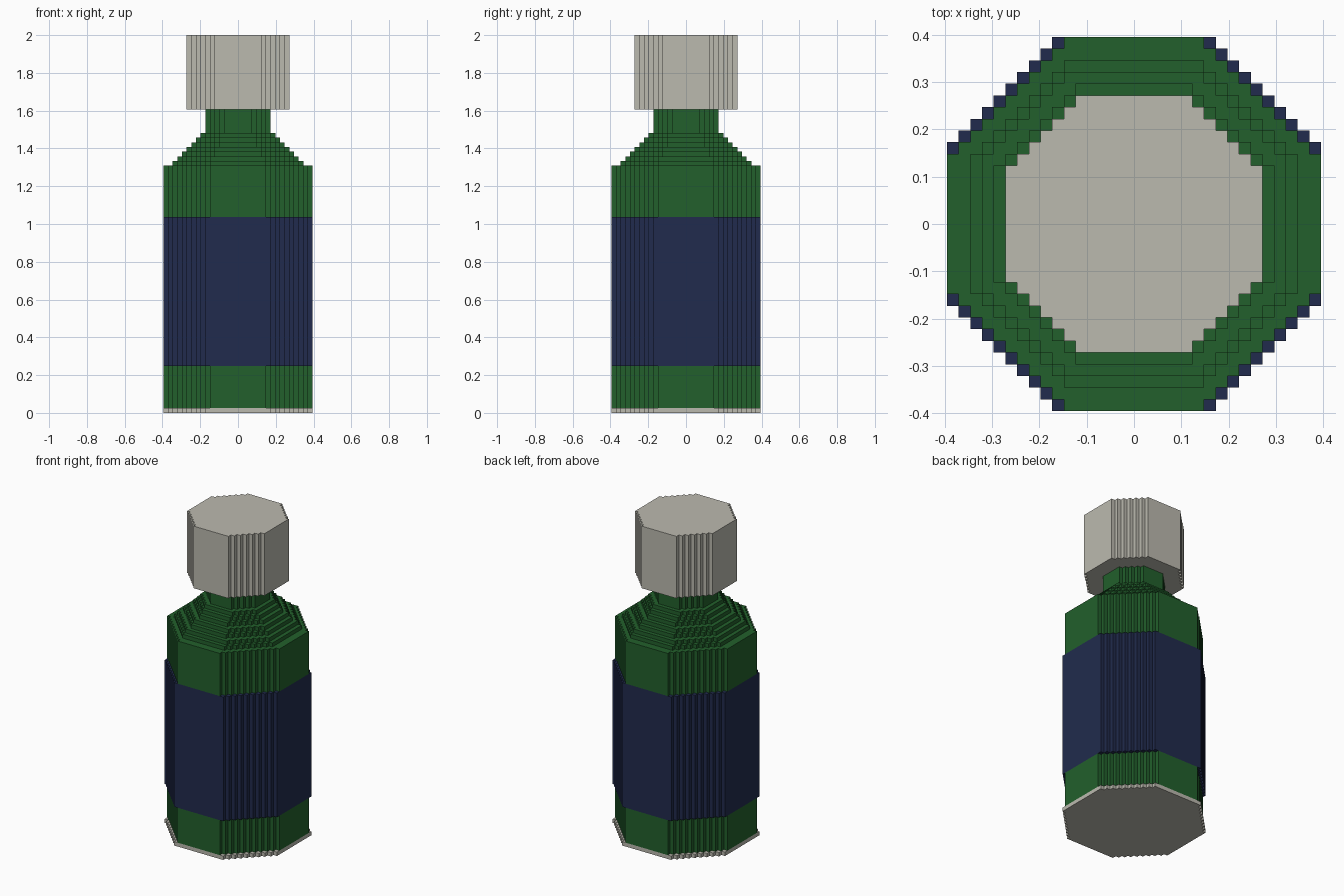
import bpy, bmesh

if "Cube" in bpy.data.objects:
    bpy.data.objects.remove(bpy.data.objects["Cube"])

U = 2 / 81  # edge length of one block


def material(name, rgb):
    m = bpy.data.materials.new(name)
    m.diffuse_color = (*rgb, 1)
    m.use_nodes = True
    m.node_tree.nodes["Principled BSDF"].inputs["Base Color"].default_value = m.diffuse_color
    return m


GREEN = material("bottle green", (0.016, 0.117, 0.025))
NAVY = material("label navy", (0.015, 0.024, 0.074))
GREY = material("warm grey", (0.50, 0.49, 0.43))

# Stack of stepped octagons: part, bottom layer, top layer, half width, flat half width
stack = [
    ("foot", 0, 1, 16, 7),
    ("lower_body", 1, 10, 16, 6),
    ("label", 10, 42, 16, 7),
    ("upper_body", 42, 53, 16, 6),
]
for i, flat in enumerate((6, 6, 5, 5, 4, 4, 4)):
    stack.append(("shoulder", 53 + i, 54 + i, 14 - i, flat))
stack += [("neck", 60, 65, 7, 3), ("cap", 65, 81, 11, 5)]
colours = {"foot": GREY, "label": NAVY, "cap": GREY}


def width(layer, row):
    """Half width of a stepped octagon along one row of blocks."""
    if layer is None or row >= layer[3]:
        return 0
    return min(layer[3], layer[4] + layer[3] - 1 - row)


def outline(layer):
    """Counter-clockwise stepped outline."""
    r = layer[3]
    right = []
    for row in range(-r, r):
        w = width(layer, row if row >= 0 else -row - 1)
        right += [(w, row), (w, row + 1)]
    pts = right + [(-x, y) for x, y in reversed(right)]
    pts = [p for i, p in enumerate(pts) if p != pts[i - 1]]
    # drop points in the middle of straight runs
    n = len(pts)
    return [p for i, p in enumerate(pts)
            if not (pts[i - 1][0] == p[0] == pts[(i + 1) % n][0]
                    or pts[i - 1][1] == p[1] == pts[(i + 1) % n][1])]


def add_face(bm, pts):
    bm.faces.new([bm.verts.new((x * U, y * U, z * U)) for x, y, z in pts])


def add_ledge(bm, layer, other, z, up):
    """Exposed horizontal surface where a layer reaches past its neighbour."""
    if other is None:
        pts = [(x, y, z) for x, y in outline(layer)]
        add_face(bm, pts if up else pts[::-1])
        return
    r = layer[3]
    for row in range(-r, r):
        k = row if row >= 0 else -row - 1
        a, b = width(layer, k), width(other, k)
        if a <= b:
            continue
        for x0, x1 in ([(-a, -b), (b, a)] if b else [(-a, a)]):
            pts = [(x0, row, z), (x1, row, z), (x1, row + 1, z), (x0, row + 1, z)]
            add_face(bm, pts if up else pts[::-1])


meshes = {}
for i, layer in enumerate(stack):
    name, z0, z1 = layer[:3]
    bm = meshes.setdefault(name, bmesh.new())
    # side walls
    pts = outline(layer)
    for (ax, ay), (bx, by) in zip(pts, pts[1:] + pts[:1]):
        add_face(bm, [(ax, ay, z0), (bx, by, z0), (bx, by, z1), (ax, ay, z1)])
    # ledges above and below
    add_ledge(bm, layer, stack[i + 1] if i + 1 < len(stack) else None, z1, True)
    add_ledge(bm, layer, stack[i - 1] if i else None, z0, False)

for name, bm in meshes.items():
    bmesh.ops.remove_doubles(bm, verts=bm.verts, dist=1e-5)
    # merge coplanar strips into larger flat faces
    bmesh.ops.dissolve_limit(bm, angle_limit=0.01, verts=bm.verts, edges=bm.edges)
    me = bpy.data.meshes.new(name)
    bm.to_mesh(me)
    bm.free()
    me.materials.append(colours.get(name, GREEN))
    bpy.context.collection.objects.link(bpy.data.objects.new(name, me))
